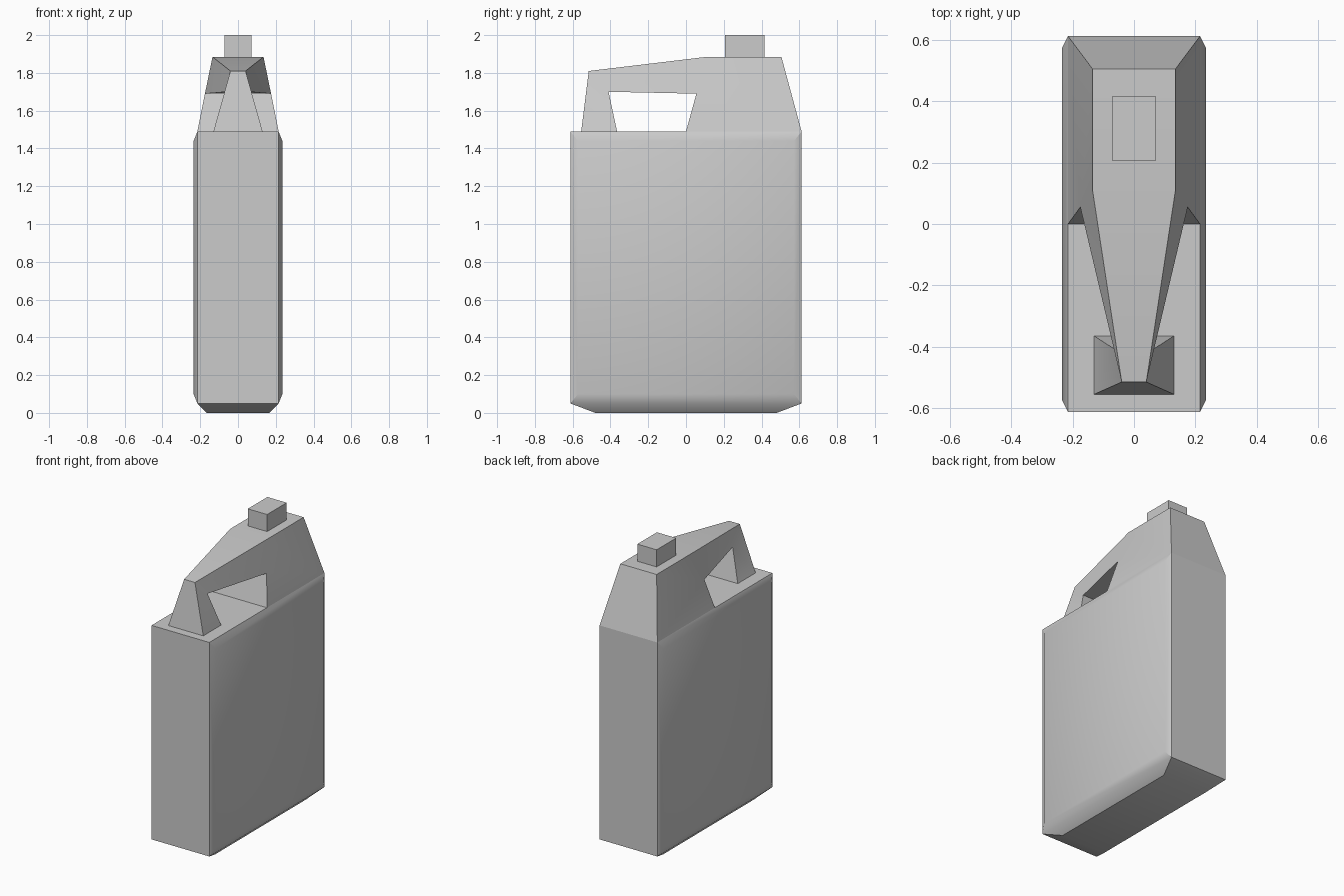
import bpy
import bmesh
import math

cube = bpy.data.objects.get("Cube")
if cube:
    bpy.data.objects.remove(cube, do_unlink=True)

# Single grey plastic material
grey = bpy.data.materials.new("plain_grey")
grey.use_nodes = True
colour = (0.6, 0.6, 0.6, 1)
grey.diffuse_color = colour
grey.node_tree.nodes["Principled BSDF"].inputs["Base Color"].default_value = colour


def finish(name, bm):
    bmesh.ops.recalc_face_normals(bm, faces=bm.faces)
    mesh = bpy.data.meshes.new(name)
    bm.to_mesh(mesh)
    bm.free()
    mesh.materials.append(grey)
    obj = bpy.data.objects.new(name, mesh)
    bpy.context.collection.objects.link(obj)
    bpy.ops.object.select_all(action='DESELECT')
    obj.select_set(True)
    bpy.context.view_layer.objects.active = obj
    bpy.ops.object.shade_smooth_by_angle(angle=math.radians(30))
    return obj


def convex_part(name, points):
    bm = bmesh.new()
    for p in points:
        bm.verts.new(p)
    bmesh.ops.convex_hull(bm, input=bm.verts)
    bmesh.ops.dissolve_limit(bm, angle_limit=math.radians(1),
                             verts=bm.verts, edges=bm.edges)
    return finish(name, bm)


def rectangle(x, y, z, cy=0):
    return [(sx * x, cy + sy * y, z) for sx in (-1, 1) for sy in (-1, 1)]


# Tank: tapered base, outer shell and slightly raised side panels
tank = (rectangle(0.165, 0.48, 0) + rectangle(0.215, 0.612, 0.05)
        + rectangle(0.235, 0.572, 0.10) + rectangle(0.235, 0.572, 1.44)
        + rectangle(0.215, 0.612, 1.49))
convex_part("tank_body", tank)

# Shoulder, carrying handle and front post: side profile (y, z, half width)
profile = [
    (0, 1.49, 0.215), (0.612, 1.49, 0.215), (0.505, 1.885, 0.135),
    (0.11, 1.885, 0.135), (-0.515, 1.81, 0.04), (-0.555, 1.49, 0.13),
    (-0.365, 1.49, 0.13), (-0.41, 1.70, 0.06), (0.055, 1.69, 0.175),
]
bm = bmesh.new()
left, right = ([bm.verts.new((s * w, y, z)) for y, z, w in profile] for s in (1, -1))
for i in range(len(profile)):
    j = (i + 1) % len(profile)
    if profile[i][1] == profile[j][1] == 1.49:
        continue  # open where it stands on the tank
    bm.faces.new((left[i], left[j], right[j], right[i]))
for side in (left, right):
    for loop in ((0, 1, 2, 3, 8), (8, 3, 4, 7), (7, 4, 5, 6)):
        bm.faces.new([side[k] for k in loop])
finish("shoulder_and_handle", bm)

# Filler cap
convex_part("filler_cap", rectangle(0.072, 0.104, 1.88, 0.311)
            + rectangle(0.072, 0.104, 2.0, 0.311))
